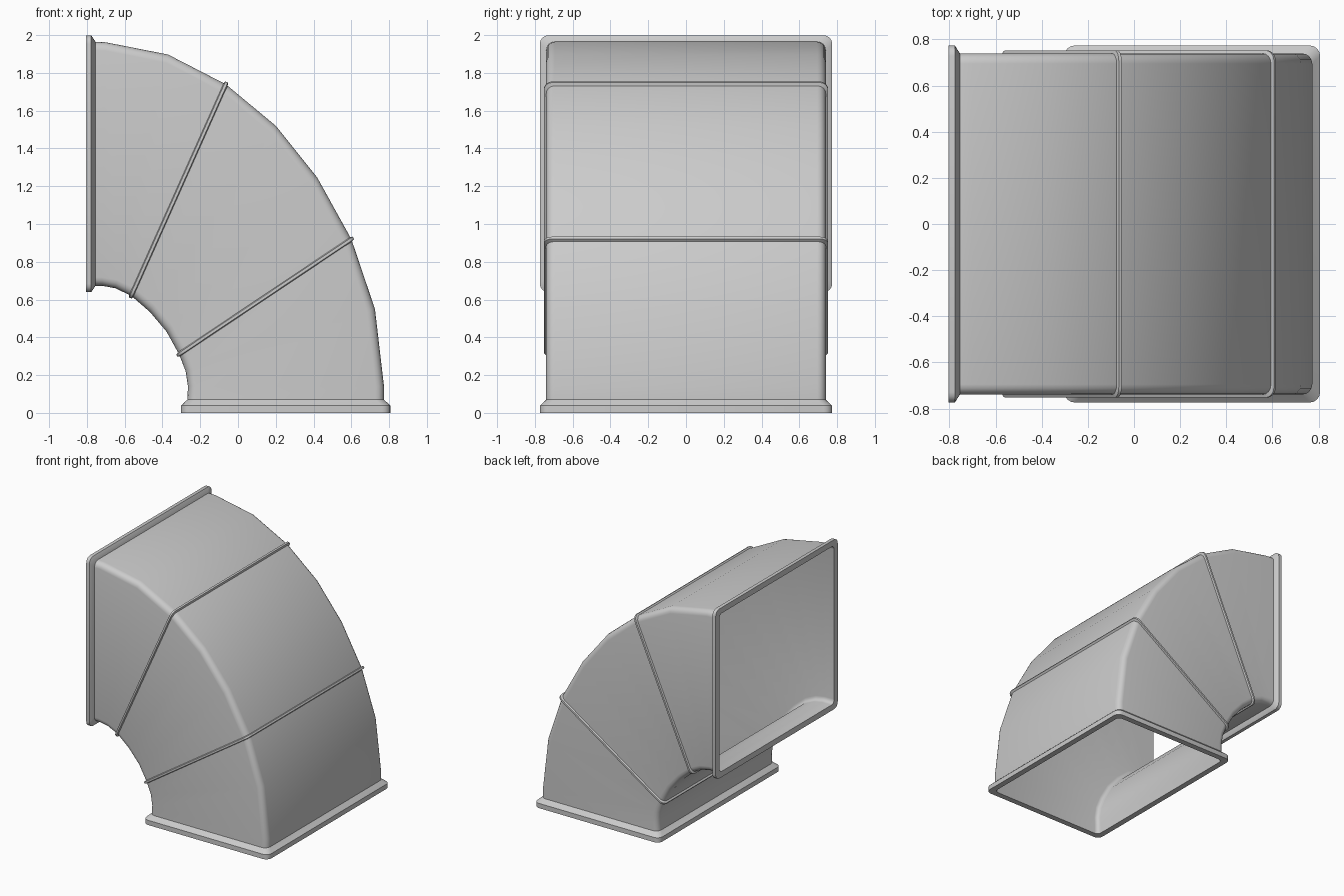
import bpy, bmesh, math
from mathutils import Vector

if "Cube" in bpy.data.objects:
    bpy.data.objects.remove(bpy.data.objects["Cube"])

HALF_Y, RADIUS, SEG = 0.74, 0.045, 4

# Stations along the bend: (inner x, inner z, outer x, outer z)
BODY = [
    (-0.268, 0.07, 0.773, 0.07), (-0.265, 0.14, 0.773, 0.14),
    (-0.277, 0.22, 0.725, 0.55), (-0.312, 0.31, 0.60, 0.92),
    (-0.378, 0.43, 0.42, 1.245), (-0.467, 0.535, 0.20, 1.52),
    (-0.565, 0.62, -0.065, 1.74), (-0.65, 0.66, -0.37, 1.897),
    (-0.72, 0.673, -0.70, 1.962), (-0.757, 0.673, -0.757, 1.965),
]


def ring(station, offset=0.0, shift=0.0):
    """Rounded rectangle across the duct, grown by offset, moved along the bend."""
    ax, az, bx, bz = station
    a, b = Vector((ax, 0, az)), Vector((bx, 0, bz))
    u = (b - a).normalized()
    t = Vector((-u.z, 0, u.x))
    mid = (a + b) / 2 + t * shift
    hu, hy = (b - a).length / 2 + offset, HALF_Y + offset
    r = RADIUS + min(offset, 0)
    pts = []
    for k, (su, sy) in enumerate([(1, 1), (-1, 1), (-1, -1), (1, -1)]):
        for i in range(SEG + 1):
            ang = math.pi / 2 * (k + i / SEG)
            p = su * (hu - r) + r * math.cos(ang)
            q = sy * (hy - r) + r * math.sin(ang)
            pts.append(mid + u * p + Vector((0, q, 0)))
    return pts


def loft(name, rings):
    """Closed band: each ring joins the next, the last joins the first."""
    bm = bmesh.new()
    vs = [[bm.verts.new(p) for p in r] for r in rings]
    n = len(vs[0])
    for i, r in enumerate(vs):
        s = vs[(i + 1) % len(vs)]
        for j in range(n):
            k = (j + 1) % n
            bm.faces.new((r[j], r[k], s[k], s[j]))
    bmesh.ops.recalc_face_normals(bm, faces=bm.faces)
    me = bpy.data.meshes.new(name)
    bm.to_mesh(me)
    bm.free()
    ob = bpy.data.objects.new(name, me)
    bpy.context.collection.objects.link(ob)
    bpy.ops.object.select_all(action='DESELECT')
    ob.select_set(True)
    bpy.context.view_layer.objects.active = ob
    bpy.ops.object.shade_smooth_by_angle(angle=math.radians(30))
    return ob


# Hollow duct wall: outside skin up, inside skin back down
WALL = 0.012
foot = (-0.268, 0.0, 0.773, 0.0)
mouth = (-0.805, 0.673, -0.805, 1.965)
path = [foot] + BODY + [mouth]
loft("duct_elbow", [ring(s) for s in path] + [ring(s, -WALL) for s in reversed(path)])

# End flanges: flat rim, then a chamfer down to the duct wall
LIP = 0.034
for name, s in (("bottom_flange", foot), ("side_flange", mouth)):
    d = 1 if s is foot else -1
    edge, slope = (0.038, 0.07) if s is foot else (0.028, 0.05)
    loft(name, [ring(s, -WALL), ring(s, LIP), ring(s, LIP, d * edge),
                ring(s, 0.0, d * slope), ring(s, -WALL / 2, d * slope)])

# Raised seam beads between the three duct segments
for name, s in (("lower_seam", BODY[3]), ("upper_seam", BODY[6])):
    loft(name, [ring(s, -0.006, -0.014), ring(s, 0.013, -0.007),
                ring(s, 0.013, 0.007), ring(s, -0.006, 0.014)])
